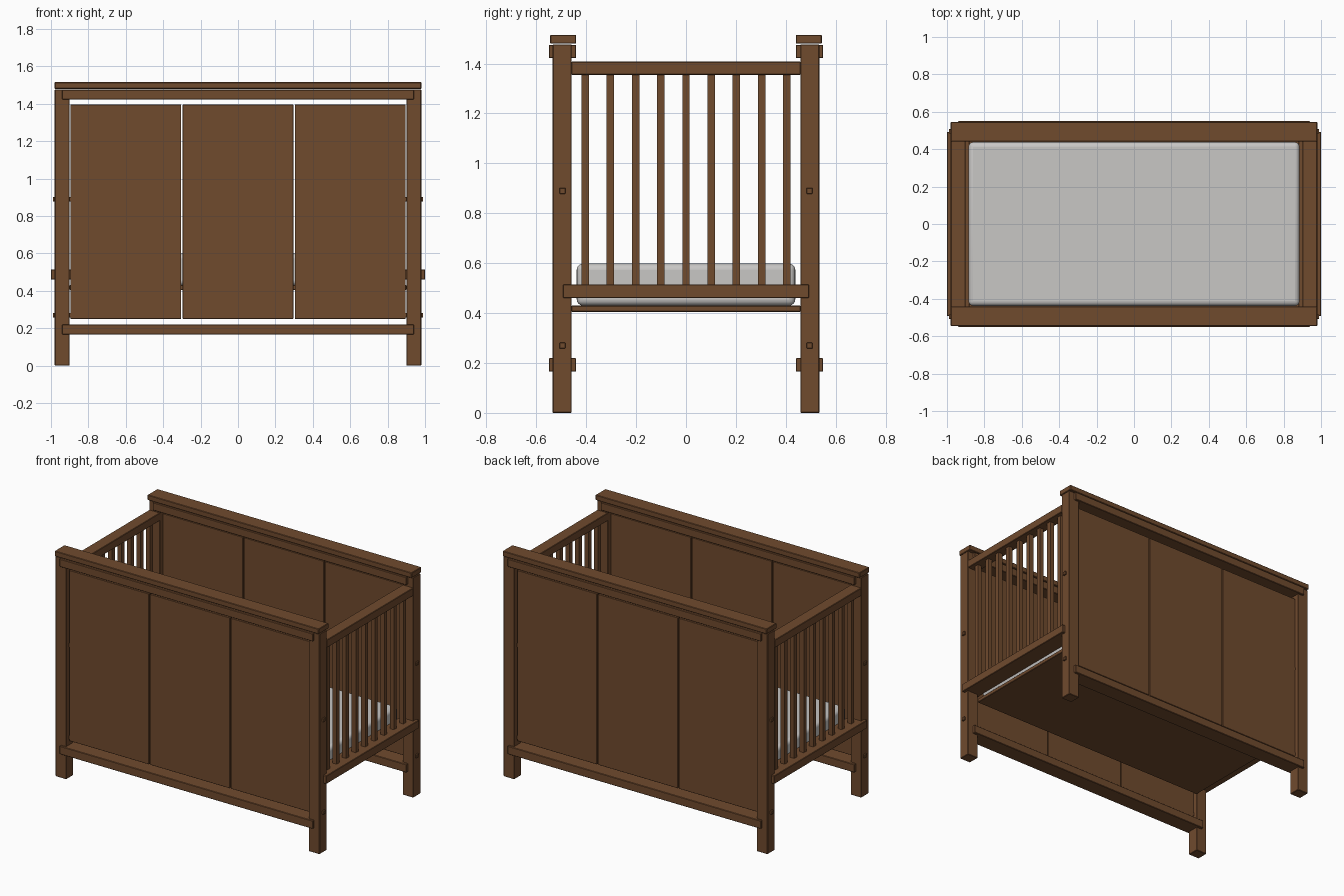
import bpy

cube = bpy.data.objects.get("Cube")
if cube:
    bpy.data.objects.remove(cube, do_unlink=True)


def material(name, rgb):
    mat = bpy.data.materials.new(name)
    mat.use_nodes = True
    mat.diffuse_color = (*rgb, 1)
    mat.node_tree.nodes["Principled BSDF"].inputs["Base Color"].default_value = (*rgb, 1)
    return mat


WOOD = material("brown wood", (0.162, 0.069, 0.027))
FABRIC = material("light grey fabric", (0.58, 0.57, 0.56))


def box(name, xs, ys, zs, mat=WOOD, bevel=0.003, segments=1):
    """Box between the given limits on each axis, with softened edges."""
    limits = (xs, ys, zs)
    bpy.ops.mesh.primitive_cube_add(size=1, location=[(a + b) / 2 for a, b in limits])
    obj = bpy.context.object
    obj.name = name
    obj.scale = [abs(b - a) for a, b in limits]
    bpy.ops.object.transform_apply(location=False, rotation=False, scale=True)
    obj.data.materials.append(mat)
    if bevel:
        mod = obj.modifiers.new("soft edges", "BEVEL")
        mod.width = bevel
        mod.segments = segments
    return obj


# Long front and back sides
for side, sy in (("front", -1), ("back", 1)):
    def depth(a, b):
        return (sy * a, sy * b)

    box(f"{side}_top_cap", (-0.98, 0.98), depth(0.44, 0.545), (1.48, 1.515))
    box(f"{side}_upper_rail", (-0.94, 0.94), depth(0.44, 0.55), (1.422, 1.475))
    box(f"{side}_lower_rail", (-0.94, 0.94), depth(0.44, 0.55), (0.165, 0.22))

    # Three plain panels with narrow gaps
    for i in (-1, 0, 1):
        box(f"{side}_panel", (i * 0.6 - 0.2965, i * 0.6 + 0.2965),
            depth(0.485, 0.51), (0.25, 1.395), bevel=0.002)

    # Corner posts and the square bolts through them
    for end, sx in (("left", 1), ("right", -1)):
        box(f"{side}_{end}_post", (sx * 0.9, sx * 0.98), depth(0.458, 0.535), (0, 1.477))
        for z in (0.27, 0.89):
            box(f"{side}_{end}_bolt", (sx * 0.89, sx * 0.99),
                depth(0.483, 0.507), (z - 0.012, z + 0.012), bevel=0.002)

# Slatted ends
for end, sx in (("left", 1), ("right", -1)):
    box(f"{end}_end_top_rail", (sx * 0.9, sx * 0.98), (-0.46, 0.46), (1.355, 1.408))
    box(f"{end}_end_lower_rail", (sx * 0.88, sx * 1.0), (-0.493, 0.493), (0.46, 0.515))
    for i in range(-4, 5):
        y = i * 0.101
        box(f"{end}_slat", (sx * 0.925, sx * 0.955), (y - 0.015, y + 0.015),
            (0.51, 1.36), bevel=0)

# Mattress on its base board
box("mattress_base", (-0.9, 0.9), (-0.46, 0.46), (0.405, 0.43))
box("mattress", (-0.885, 0.885), (-0.438, 0.438), (0.43, 0.598), FABRIC, 0.025, 4)
bpy.ops.object.shade_smooth_by_angle()
